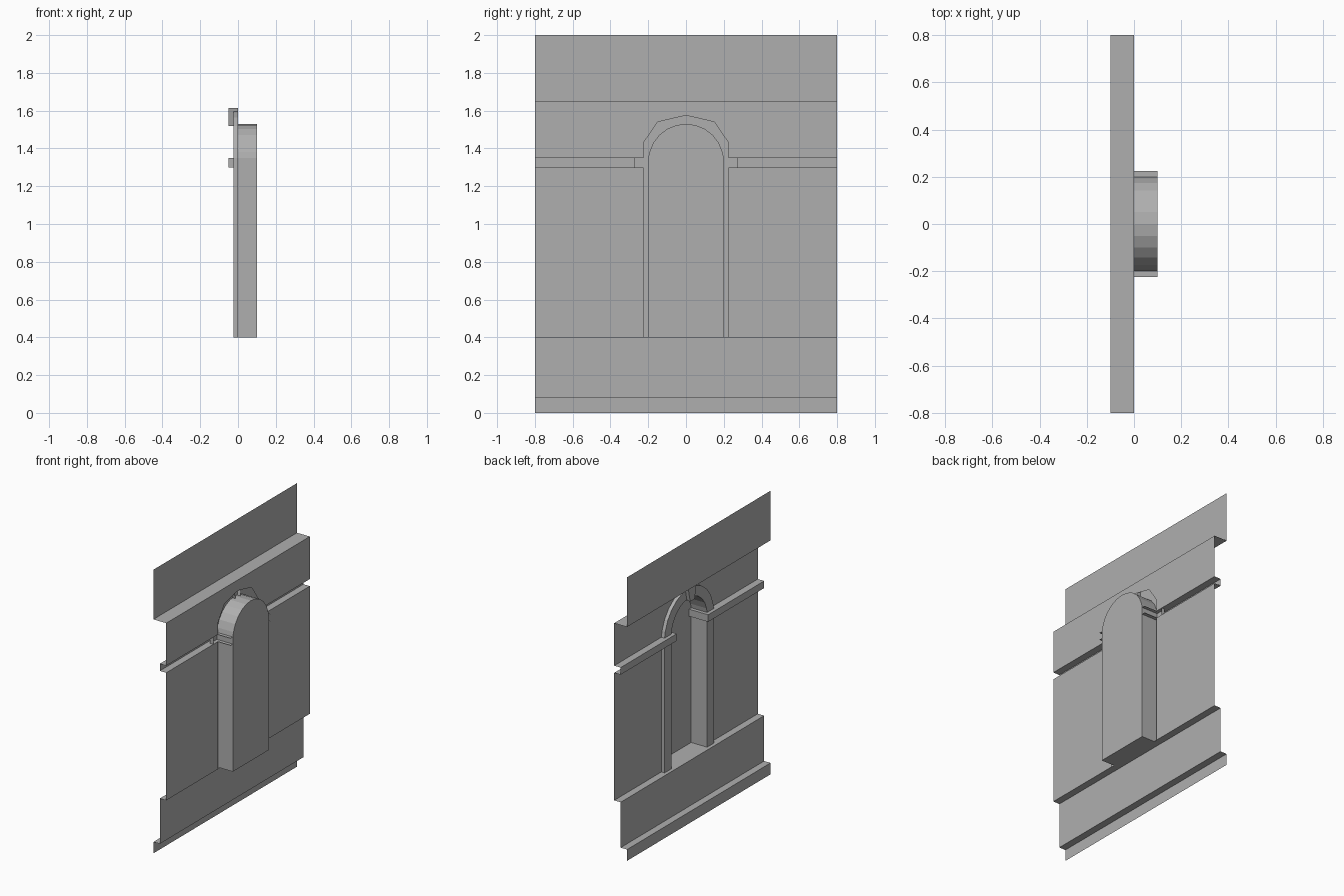
import bpy, bmesh
from math import cos, sin, pi
from mathutils import Vector

if "Cube" in bpy.data.objects:
    bpy.data.objects.remove(bpy.data.objects["Cube"])

R_IN, R_OUT = 0.2, 0.275                      # arch radii
SPRING_IN, SPRING_OUT = 1.33, 1.325           # arch centre heights
JAMB, BAND, BACK = -0.025, -0.05, 0.1         # x depths
Z0, Z1, Z2 = 0.4, 1.3, 1.35                   # sill, band bottom, band top

stone = bpy.data.materials.new("stone_grey")
stone.diffuse_color = (0.43, 0.43, 0.43, 1)
stone.use_nodes = True
stone.node_tree.nodes["Principled BSDF"].inputs["Base Color"].default_value = stone.diffuse_color


def build(name, faces):
    """Make an object from (points, facing direction) pairs."""
    bm = bmesh.new()
    for pts, facing in faces:
        f = bm.faces.new([bm.verts.new(p) for p in pts])
        f.normal_update()
        if f.normal.dot(Vector(facing)) < 0:
            f.normal_flip()
    bmesh.ops.remove_doubles(bm, verts=bm.verts, dist=1e-5)
    me = bpy.data.meshes.new(name)
    bm.to_mesh(me)
    bm.free()
    me.materials.append(stone)
    ob = bpy.data.objects.new(name, me)
    bpy.context.collection.objects.link(ob)
    return ob


def both(faces):
    """Repeat faces mirrored across y = 0."""
    return faces + [([(x, -y, z) for x, y, z in p], (n[0], -n[1], n[2]))
                    for p, n in faces]


def xface(x, y0, y1, z0, z1):
    return [(x, y0, z0), (x, y1, z0), (x, y1, z1), (x, y0, z1)]


def yface(y, x0, x1, z0, z1):
    return [(x0, y, z0), (x1, y, z0), (x1, y, z1), (x0, y, z1)]


def zface(z, x0, x1, y0, y1):
    return [(x0, y0, z), (x1, y0, z), (x1, y1, z), (x0, y1, z)]


FRONT, UP, DOWN, IN, OUT = (-1, 0, 0), (0, 0, 1), (0, 0, -1), (0, -1, 0), (0, 1, 0)

# plinth and frieze, full width
build("plinth", [
    (xface(-0.1, -0.8, 0.8, 0, 0.08), FRONT),
    (zface(0.08, -0.1, BAND, -0.8, 0.8), UP),
    (xface(BAND, -0.8, 0.8, 0.08, Z0), FRONT),
    (zface(Z0, BAND, 0, -0.8, 0.8), UP)])
build("frieze", [
    (zface(1.65, -0.1, 0, -0.8, 0.8), DOWN),
    (xface(-0.1, -0.8, 0.8, 1.65, 2.0), FRONT)])

# wall with a coarse arched opening
upper = [(0.8, Z2), (0.8, 1.65), (0, 1.65), (0, 1.575),
         (0.15, 1.54), (0.225, 1.43), (0.225, Z2)]
build("wall", both([
    (xface(0, 0.225, 0.8, Z0, Z1), FRONT),
    ([(0, y, z) for y, z in upper], FRONT)]))

# string course, turning into the niche as an impost
build("string_course", both([
    (xface(BAND, 0.175, 0.8, Z1, Z2), FRONT),
    (yface(0.175, BAND, BACK, Z1, Z2), IN),
    (zface(Z1, BAND, 0, 0.175, 0.8), DOWN),
    (zface(Z2, BAND, 0, 0.175, 0.8), UP),
    (zface(Z1, 0, BACK, 0.175, 0.225), DOWN),
    (zface(Z2, 0, BACK, 0.175, 0.225), UP)]))

# jambs
build("jambs", both([
    (xface(JAMB, R_IN, R_OUT, Z0, Z2), FRONT),
    (yface(R_OUT, JAMB, 0, Z0, Z2), OUT),
    (yface(R_IN, JAMB, BACK, Z0, Z2), IN)]))

# archivolt and niche vault
N = 12


def arc(r, spring):
    pts = [(r * cos(pi * i / N), spring + r * sin(pi * i / N)) for i in range(1, N)]
    return [(r, Z2)] + pts + [(-r, Z2)]


inner, outer = arc(R_IN, SPRING_IN), arc(R_OUT, SPRING_OUT)
arch = []
for i in range(N):
    (a, b), (c, d) = inner[i:i + 2], outer[i:i + 2]
    radial = Vector((0, a[0] + b[0], a[1] + b[1] - 2 * SPRING_IN))
    arch += [
        ([(JAMB, *a), (JAMB, *b), (JAMB, *d), (JAMB, *c)], FRONT),
        ([(JAMB, *a), (JAMB, *b), (BACK, *b), (BACK, *a)], -radial),
        ([(JAMB, *c), (JAMB, *d), (0, *d), (0, *c)], radial)]
build("arch", arch)

# niche back and floor
back = [(BACK, R_IN, Z0)] + [(BACK, *p) for p in inner] + [(BACK, -R_IN, Z0)]
build("niche", [(back, FRONT), (zface(Z0, 0, BACK, -R_IN, R_IN), UP)])

# keystone wedge
kb, kt, z0, z1 = 0.025, 0.045, 1.52, 1.613
wedge = [(-kb, z0), (kb, z0), (kt, z1), (-kt, z1)]
key = [([(BAND, *p) for p in wedge], FRONT)]
for i, n in enumerate((DOWN, OUT, UP, IN)):
    p, q = wedge[i], wedge[(i + 1) % 4]
    key.append(([(BAND, *p), (BAND, *q), (0, *q), (0, *p)], n))
build("keystone", key)
